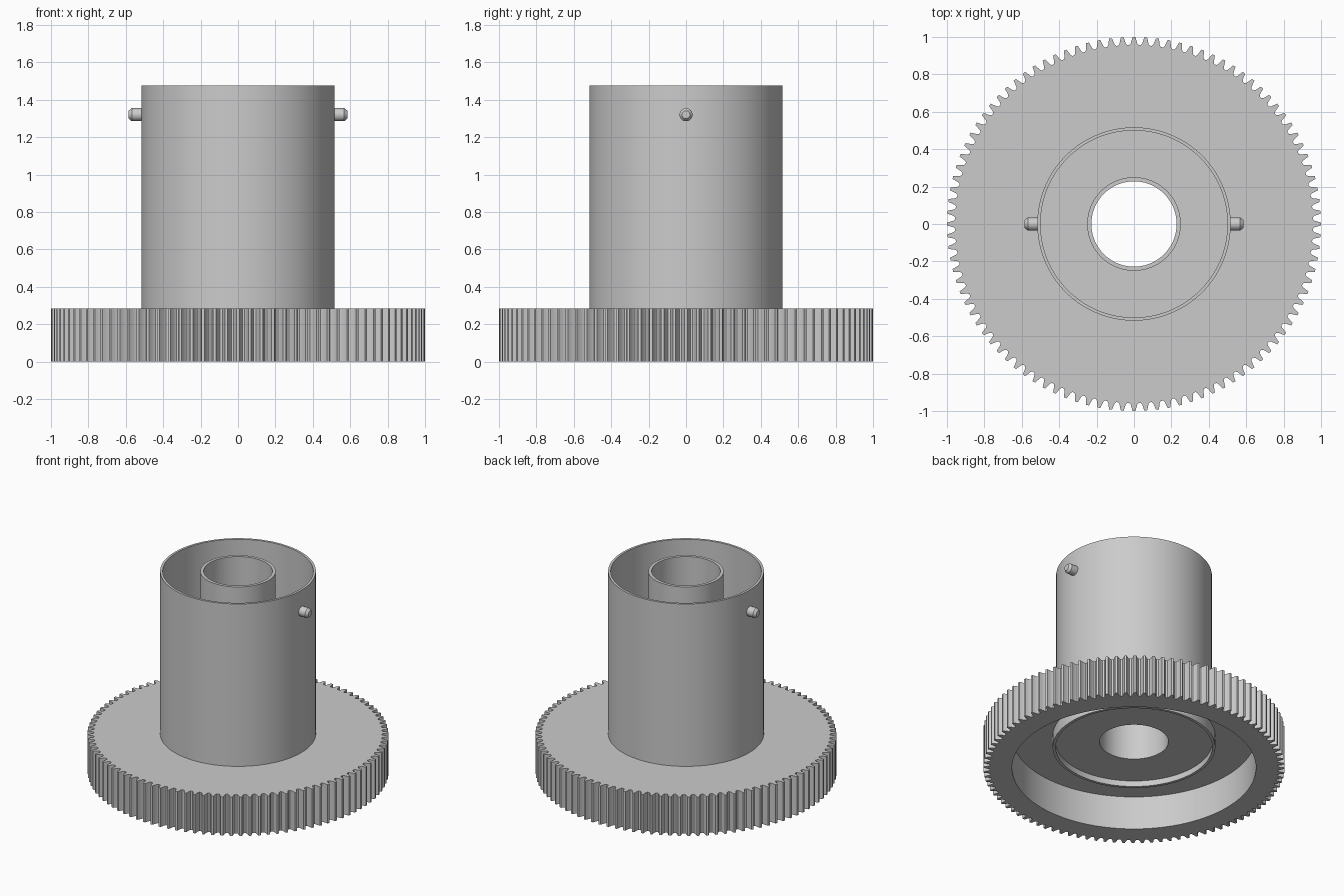
import bpy
import math

TEETH = 100
ROUND_STEPS = 128

if "Cube" in bpy.data.objects:
    bpy.data.objects.remove(bpy.data.objects["Cube"], do_unlink=True)

grey = bpy.data.materials.new("machined grey")
grey.use_nodes = True
grey.diffuse_color = (0.6, 0.6, 0.6, 1)
grey.node_tree.nodes["Principled BSDF"].inputs["Base Color"].default_value = grey.diffuse_color


def finish(name, verts, faces):
    mesh = bpy.data.meshes.new(name)
    mesh.from_pydata(verts, [], faces)
    mesh.materials.append(grey)
    obj = bpy.data.objects.new(name, mesh)
    bpy.context.collection.objects.link(obj)
    bpy.ops.object.select_all(action="DESELECT")
    bpy.context.view_layer.objects.active = obj
    obj.select_set(True)
    bpy.ops.object.mode_set(mode="EDIT")
    bpy.ops.mesh.select_all(action="SELECT")
    bpy.ops.mesh.normals_make_consistent(inside=False)
    bpy.ops.object.mode_set(mode="OBJECT")
    bpy.ops.object.shade_smooth_by_angle(angle=math.radians(25))
    return obj


def revolve(name, rings, angles):
    """Sweep a closed section; each ring is (radius or list of radii, height)."""
    n, count = len(angles), len(rings)
    verts = []
    for radius, z in rings:
        radii = radius if isinstance(radius, list) else [radius] * n
        verts += [(r * math.cos(a), r * math.sin(a), z) for r, a in zip(radii, angles)]
    faces = []
    for k in range(count):
        m = (k + 1) % count
        for i in range(n):
            j = (i + 1) % n
            faces.append((k * n + i, k * n + j, m * n + j, m * n + i))
    return finish(name, verts, faces)


# Gear wheel: toothed rim with a hollow underside
tooth = [(-0.40, 0.957), (-0.28, 0.966), (-0.17, 0.990), (-0.12, 1.0),
         (0.12, 1.0), (0.17, 0.990), (0.28, 0.966), (0.40, 0.957)]
pitch = 2 * math.pi / TEETH
angles = [(t + f) * pitch for t in range(TEETH) for f, r in tooth]
toothed = [r for t in range(TEETH) for f, r in tooth]
revolve("gear_wheel",
        [(0.81, 0), (toothed, 0), (toothed, 0.285), (0.51, 0.285), (0.51, 0.245), (0.81, 0.245)],
        angles)

# Hub: outer sleeve, floor, inner sleeve and the lip underneath
circle = [2 * math.pi * i / ROUND_STEPS for i in range(ROUND_STEPS)]
revolve("hub_sleeves",
        [(0.517, 1.475), (0.50, 1.475), (0.50, 0.25), (0.25, 0.25), (0.25, 1.475),
         (0.228, 1.475), (0.228, 0.20), (0.52, 0.20), (0.52, 0.158), (0.54, 0.158),
         (0.54, 0.26), (0.517, 0.26)],
        circle)

# Locating pins with chamfered tips on both sides of the sleeve
for side, name in ((1, "left_pin"), (-1, "right_pin")):
    n = 24
    verts, faces = [], []
    for x, r in ((0.507, 0.035), (0.568, 0.035), (0.585, 0.021)):
        for i in range(n):
            a = 2 * math.pi * i / n
            verts.append((side * x, r * math.cos(a), 1.32 + r * math.sin(a)))
    for k in range(2):
        for i in range(n):
            j = (i + 1) % n
            faces.append((k * n + i, k * n + j, (k + 1) * n + j, (k + 1) * n + i))
    faces += [tuple(range(n)), tuple(range(2 * n, 3 * n))]
    finish(name, verts, faces)
